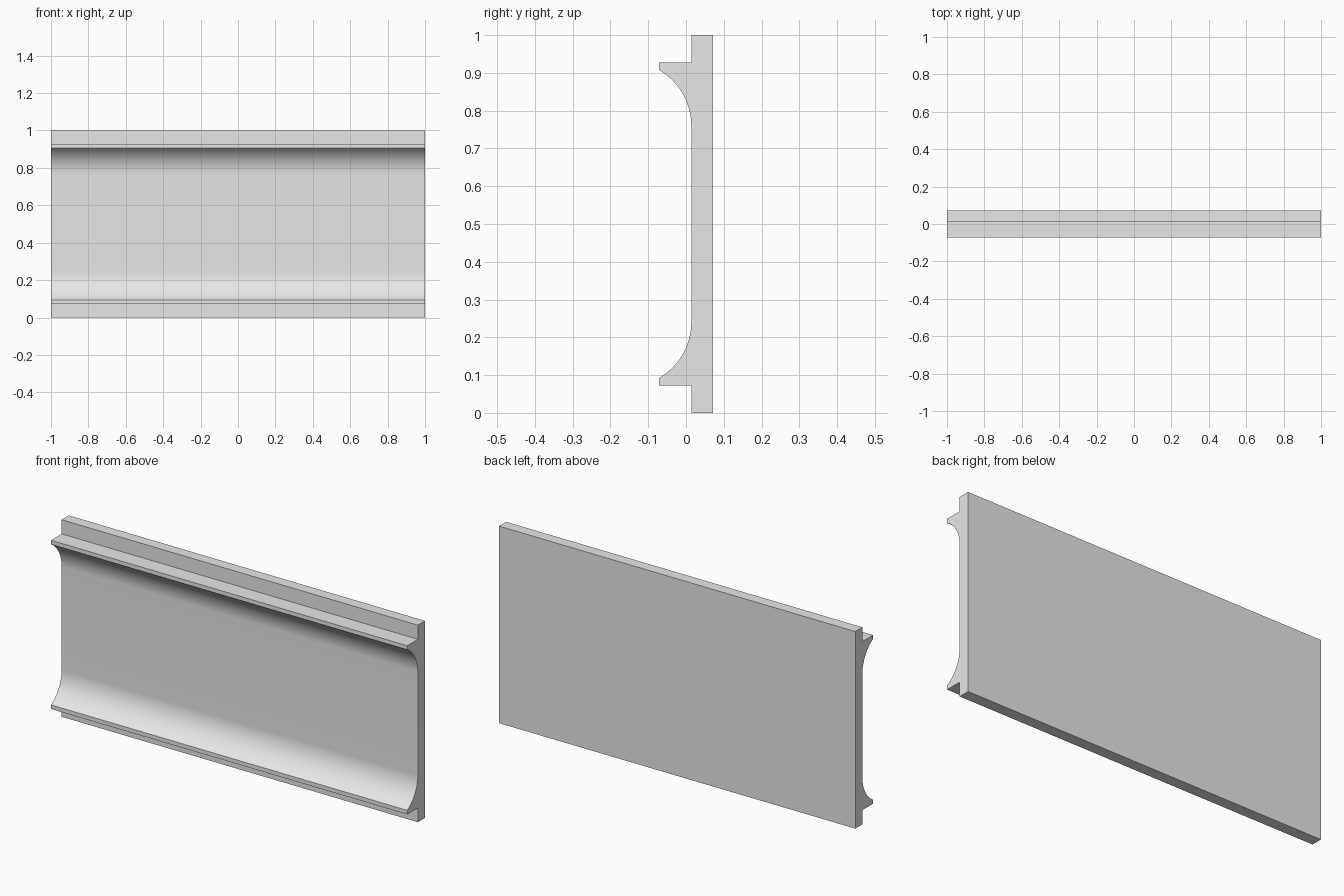
import bpy, bmesh
from math import sin, cos, radians

cube = bpy.data.objects.get("Cube")
if cube:
    bpy.data.objects.remove(cube, do_unlink=True)

LENGTH, HEIGHT = 2.0, 1.0
BACK, FACE, LIP = 0.071, 0.014, -0.071   # depths along y
SHOULDER = 0.928                         # top of the projecting lip
COVE_START = 0.76                        # where the flat face begins to curve
COVE_ANGLE, STEPS = 60, 24

grey = bpy.data.materials.new("light grey")
grey.use_nodes = True
colour = (0.8, 0.8, 0.8, 1)
grey.diffuse_color = colour
grey.node_tree.nodes["Principled BSDF"].inputs["Base Color"].default_value = colour

# Upper half of the cross-section: back, shoulder, lip, then the concave cove
radius = (FACE - LIP) / (1 - cos(radians(COVE_ANGLE)))
upper = [(BACK, HEIGHT), (FACE, HEIGHT), (FACE, SHOULDER), (LIP, SHOULDER)]
for i in range(STEPS, -1, -1):
    a = radians(COVE_ANGLE * i / STEPS)
    upper.append((FACE - radius * (1 - cos(a)), COVE_START + radius * sin(a)))

# Mirror for the lower half and extrude along the length
profile = upper + [(y, HEIGHT - z) for y, z in reversed(upper)]
bm = bmesh.new()
end = bm.faces.new([bm.verts.new((-LENGTH / 2, y, z)) for y, z in profile])
sweep = bmesh.ops.extrude_face_region(bm, geom=[end], use_keep_orig=True)
moved = [v for v in sweep["geom"] if isinstance(v, bmesh.types.BMVert)]
bmesh.ops.translate(bm, verts=moved, vec=(LENGTH, 0, 0))
bmesh.ops.recalc_face_normals(bm, faces=bm.faces)

mesh = bpy.data.meshes.new("moulded_panel")
bm.to_mesh(mesh)
bm.free()
mesh.materials.append(grey)
panel = bpy.data.objects.new("moulded_panel", mesh)
bpy.context.collection.objects.link(panel)

# Smooth coves, crisp lips and ends
bpy.ops.object.select_all(action="DESELECT")
panel.select_set(True)
bpy.context.view_layer.objects.active = panel
bpy.ops.object.shade_smooth_by_angle(angle=radians(25))
